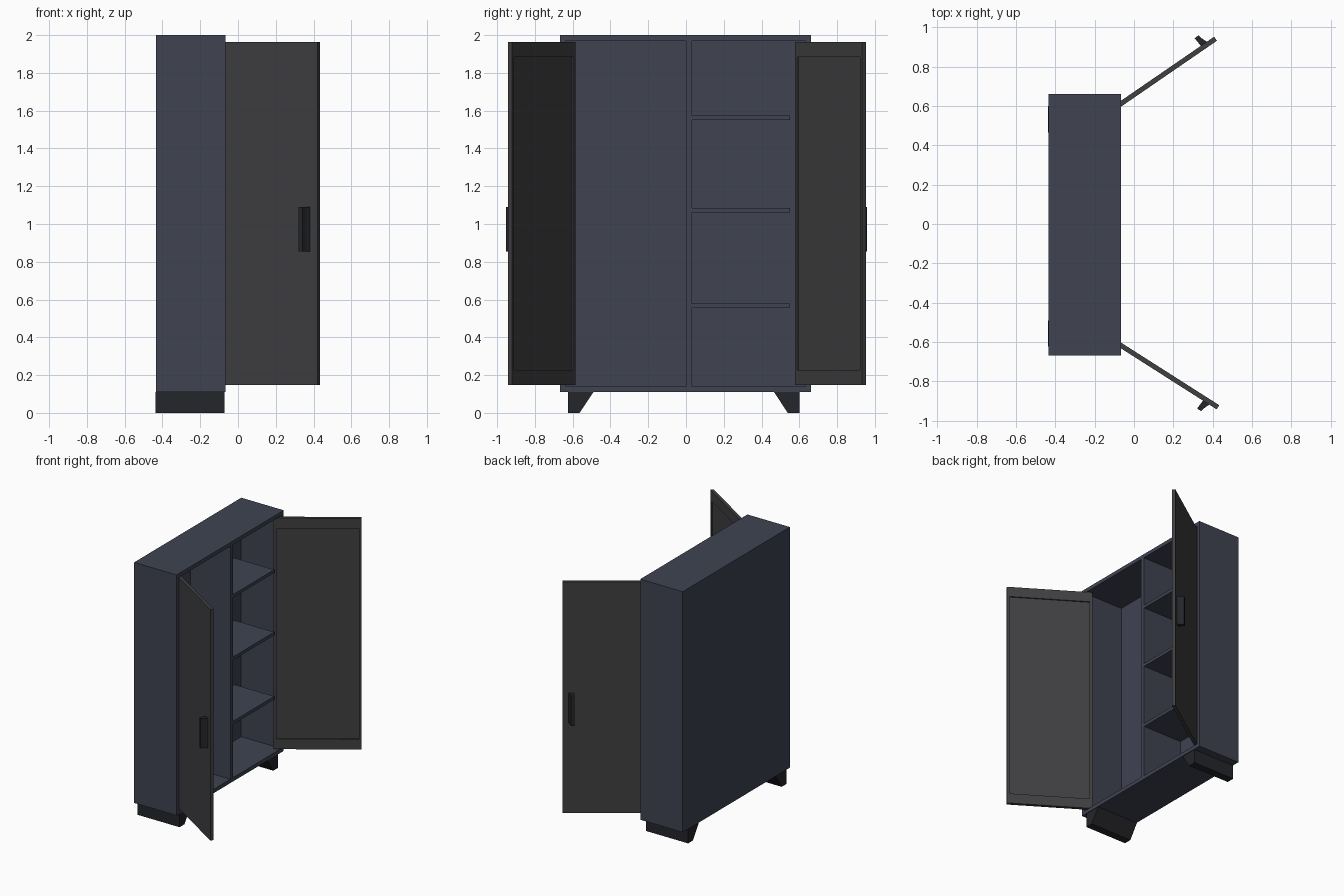
import bpy, bmesh, math
from mathutils import Matrix, Vector

if "Cube" in bpy.data.objects:
    bpy.data.objects.remove(bpy.data.objects["Cube"])


def material(name, rgb):
    m = bpy.data.materials.new(name)
    m.diffuse_color = (*rgb, 1)
    m.use_nodes = True
    m.node_tree.nodes["Principled BSDF"].inputs["Base Color"].default_value = m.diffuse_color
    return m


BODY = material("blue_grey", (0.05, 0.057, 0.083))
DOOR = material("charcoal", (0.05, 0.05, 0.053))
DARK = material("dark", (0.018, 0.019, 0.023))


def finish(name, bm, mat):
    bmesh.ops.recalc_face_normals(bm, faces=bm.faces)
    me = bpy.data.meshes.new(name)
    bm.to_mesh(me)
    bm.free()
    me.materials.append(mat)
    ob = bpy.data.objects.new(name, me)
    bpy.context.collection.objects.link(ob)
    return ob


def add_box(bm, lo, hi):
    lo, hi = Vector(lo), Vector(hi)
    mat = Matrix.Translation((lo + hi) / 2) @ Matrix.Diagonal((*(hi - lo), 1))
    bmesh.ops.create_cube(bm, size=1, matrix=mat)


def box(name, lo, hi, mat):
    bm = bmesh.new()
    add_box(bm, lo, hi)
    return finish(name, bm, mat)


def prism(name, points, offset, mat):
    """Extrude a flat polygon of 3D points along an offset."""
    bm = bmesh.new()
    f = bm.faces.new([bm.verts.new(p) for p in points])
    ext = bmesh.ops.extrude_face_region(bm, geom=[f], use_keep_orig=True)
    bmesh.ops.translate(bm, vec=offset, verts=[v for v in ext["geom"] if isinstance(v, bmesh.types.BMVert)])
    return finish(name, bm, mat)


# Carcass
XB, XF, YC, HW, T = -0.435, -0.066, -0.003, 0.665, 0.03
Y0, Y1, Z0, Z1 = YC - HW, YC + HW, 0.11, 2.0
box("top_panel", (XB, Y0, Z1 - T), (XF, Y1, Z1), BODY)
box("bottom_panel", (XB, Y0, Z0), (XF, Y1, Z0 + T), BODY)
box("left_side", (XB, Y0, Z0 + T), (XF, Y0 + T, Z1 - T), BODY)
box("right_side", (XB, Y1 - T, Z0 + T), (XF, Y1, Z1 - T), BODY)
box("back_panel", (XB, Y0 + T, Z0 + T), (XB + 0.02, Y1 - T, Z1 - T), BODY)
box("divider", (XB + 0.02, 0.0, Z0 + T), (XF, 0.032, Z1 - T), BODY)

# Shelves
for i, z in enumerate((0.555, 1.06, 1.55)):
    box(f"shelf_{i + 1}", (XB + 0.02, 0.032, z), (XF - 0.004, 0.55, z + 0.025), BODY)

# Legs: tapered blocks running the full depth
for name, s in (("left_leg", -1), ("right_leg", 1)):
    prof = [(0.612, 0), (0.551, 0), (0.478, Z0), (0.612, Z0)]
    prism(name, [(XB - 0.003, s * y - 0.012, z) for y, z in prof], (0.367, 0, 0), DARK)

# Doors with a recessed inner panel, and handles on the outside
W, TH, DZ0, DZ1 = 0.627, 0.025, 0.148, 1.963
for side, s, angle, hinge_y in (("left", -1, 32.5, -0.585), ("right", 1, 34.5, 0.577)):
    place = Matrix.Translation((-0.095, hinge_y, 0)) @ Matrix.Rotation(math.radians(s * angle), 4, 'Z')
    bm = bmesh.new()
    add_box(bm, (0, min(0, s * TH), DZ0), (W, max(0, s * TH), DZ1))
    inner = next(f for f in bm.faces if f.normal.y * s < -0.9) if any(f.normal.length for f in bm.faces) else None
    if inner is None:
        bm.normal_update()
        inner = next(f for f in bm.faces if f.normal.y * s < -0.9)
    bmesh.ops.inset_individual(bm, faces=[inner], thickness=0.028)
    for v in inner.verts:
        v.co.z += 0.06 if v.co.z < 1 else -0.06
    pocket = bmesh.ops.extrude_discrete_faces(bm, faces=[inner])["faces"][0]
    bmesh.ops.translate(bm, vec=(0, s * 0.01, 0), verts=pocket.verts)
    finish(f"{side}_door", bm, DOOR).matrix_world = place

    grip = [(0.545, TH), (0.582, TH), (0.57, TH + 0.03), (0.566, TH + 0.05), (0.541, TH + 0.05)]
    h = prism(f"{side}_handle", [(x, s * y, 0.855) for x, y in grip], (0, 0, 0.235), DARK)
    h.matrix_world = place
